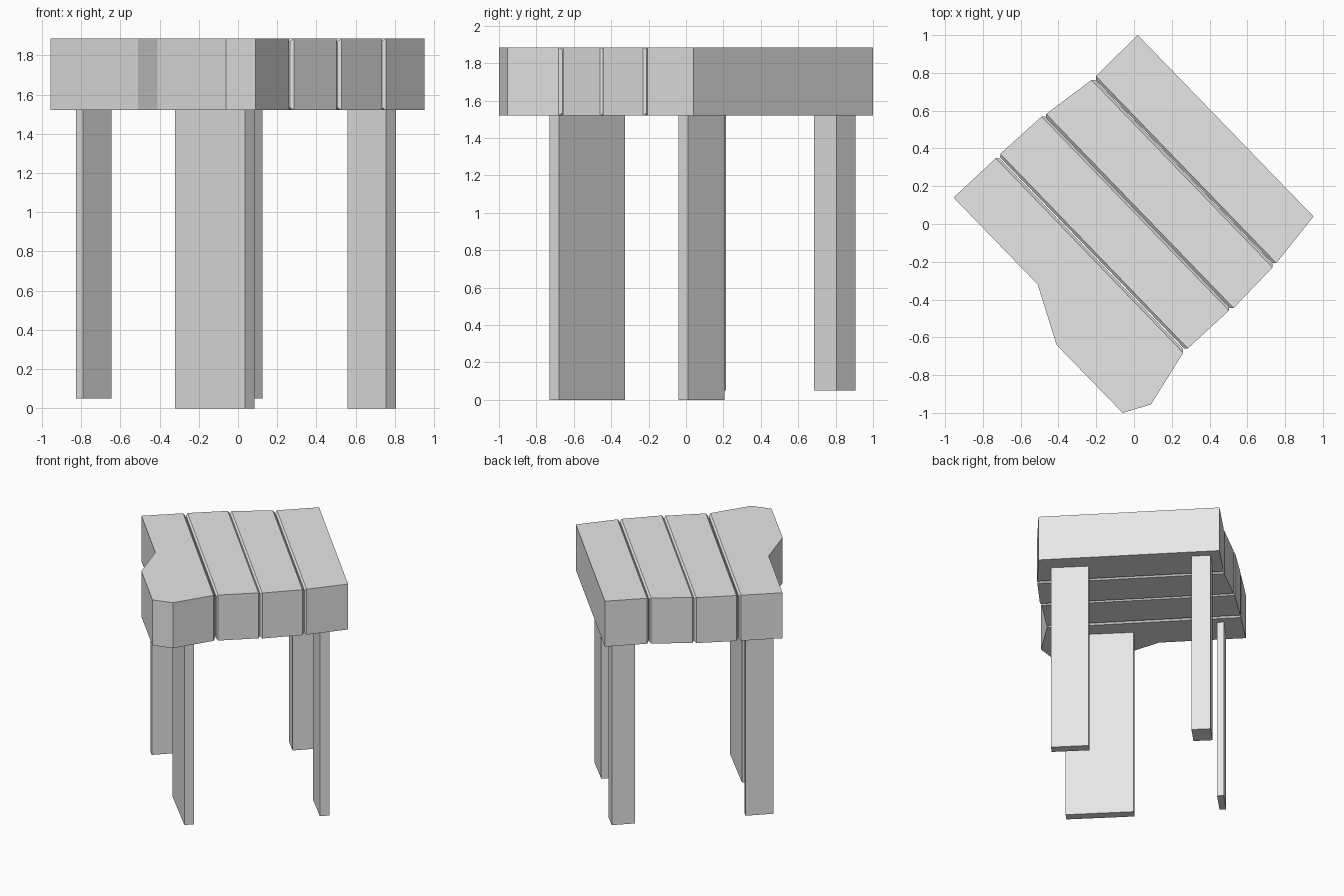
import bpy
import bmesh

if "Cube" in bpy.data.objects:
    bpy.data.objects.remove(bpy.data.objects["Cube"])

grey = bpy.data.materials.new("plain_grey")
grey.diffuse_color = (0.8, 0.8, 0.8, 1)
grey.use_nodes = True
grey.node_tree.nodes["Principled BSDF"].inputs["Base Color"].default_value = grey.diffuse_color


def prism(name, pts, z0, z1, joints=(), chamfer=0.014):
    """Extrude a counter-clockwise plan outline; chamfer around the listed side faces."""
    bm = bmesh.new()
    low = [bm.verts.new((x, y, z0)) for x, y in pts]
    high = [bm.verts.new((x, y, z1)) for x, y in pts]
    bm.faces.new(low[::-1])
    bm.faces.new(high)
    n = len(pts)
    sides = []
    for i in range(n):
        j = (i + 1) % n
        sides.append(bm.faces.new((low[i], low[j], high[j], high[i])))
    edges = list({e for i in joints for e in sides[i].edges})
    if edges:
        bmesh.ops.bevel(bm, geom=edges, offset=chamfer, segments=1,
                        profile=0.5, affect='EDGES')
    bmesh.ops.recalc_face_normals(bm, faces=bm.faces)
    mesh = bpy.data.meshes.new(name)
    bm.to_mesh(mesh)
    bm.free()
    mesh.materials.append(grey)
    obj = bpy.data.objects.new(name, mesh)
    bpy.context.collection.objects.link(obj)


# Four thick seat planks lying diagonally, chamfered along their joints
Z0, Z1 = 1.52, 1.885
prism("back_plank", [(-0.212, 0.773), (0.745, -0.218), (0.95, 0.04), (0.02, 1.0)],
      Z0, Z1, joints=[0])
prism("second_plank", [(-0.476, 0.574), (0.518, -0.455), (0.743, -0.220), (-0.214, 0.771)],
      Z0, Z1, joints=[0, 2])
prism("third_plank", [(-0.718, 0.362), (0.275, -0.668), (0.513, -0.449), (-0.479, 0.578)],
      Z0, Z1, joints=[0, 2])
# Front plank with a broken, irregular outer edge
prism("broken_front_plank",
      [(-0.955, 0.14), (-0.51, -0.32), (-0.41, -0.64), (-0.06, -1.0),
       (0.09, -0.955), (0.268, -0.67), (-0.722, 0.358)],
      Z0, Z1, joints=[5])


# Legs: front corner, run along the right-hand face, run along the left-hand face
def leg(name, front, right, left, z0):
    x, y = front
    pts = [(x, y), (x + right, y + right),
           (x + right - left, y + right + left), (x - left, y + left)]
    prism(name, pts, z0, Z0)


leg("wide_front_leg", (0.035, -0.73), 0.05, 0.355, 0.0)
leg("right_leg", (0.755, -0.04), 0.05, 0.197, 0.0)
leg("left_leg", (-0.79, 0.035), 0.145, 0.035, 0.05)
leg("back_leg", (0.005, 0.685), 0.12, 0.10, 0.05)
